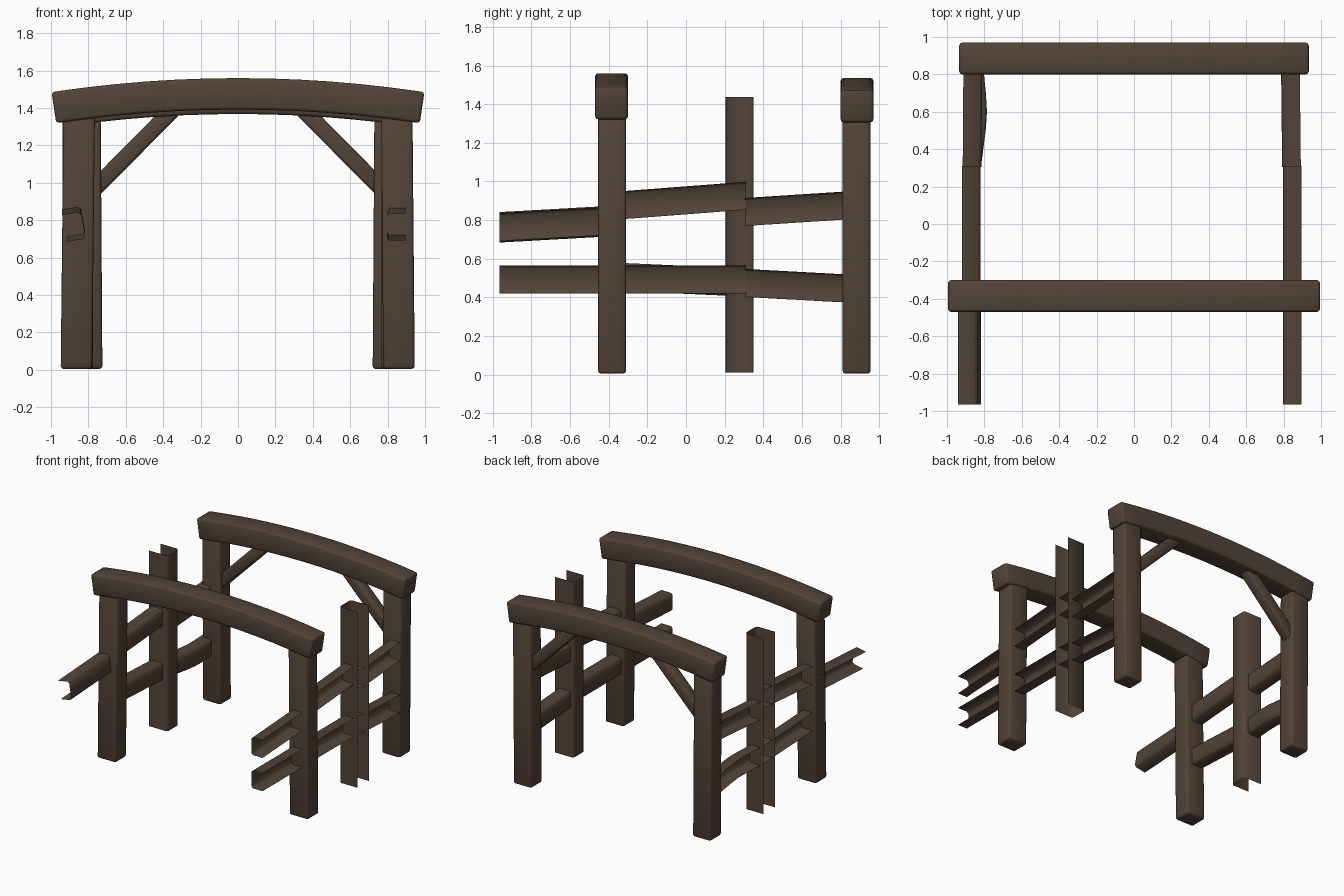
import bpy, bmesh, math
from mathutils import Vector, Matrix

if "Cube" in bpy.data.objects:
    bpy.data.objects.remove(bpy.data.objects["Cube"])

wood = bpy.data.materials.new("dark_brown_wood")
wood.diffuse_color = (0.085, 0.058, 0.038, 1)
wood.use_nodes = True
wood.node_tree.nodes["Principled BSDF"].inputs["Base Color"].default_value = wood.diffuse_color


def finish(name, bm):
    me = bpy.data.meshes.new(name)
    bm.to_mesh(me)
    bm.free()
    me.materials.append(wood)
    ob = bpy.data.objects.new(name, me)
    bpy.context.collection.objects.link(ob)
    bpy.ops.object.select_all(action='DESELECT')
    ob.select_set(True)
    bpy.context.view_layer.objects.active = ob
    bpy.ops.object.shade_smooth_by_angle(angle=math.radians(50))
    return ob


def bevelled_box(sx, sy, sz, bevel):
    bm = bmesh.new()
    bmesh.ops.create_cube(bm, size=1)
    bmesh.ops.scale(bm, vec=(sx, sy, sz), verts=bm.verts)
    bmesh.ops.bevel(bm, geom=bm.edges[:], offset=bevel, segments=2,
                    profile=0.5, affect='EDGES')
    return bm


def post(name, x0, x1, y, top, width):
    """Square post leaning from x0 at the foot to x1 at the top."""
    bm = bevelled_box(width, 0.145, top - 0.005, 0.016)
    for v in bm.verts:
        v.co.z += (top + 0.005) / 2
        v.co.x += x0 + (x1 - x0) * v.co.z / top
        v.co.y += y
    finish(name, bm)


def arched_beam(name, half, y, top):
    """Straight bevelled beam, bent along a shallow arc."""
    h, r = 0.168, 6.6
    bm = bevelled_box(2 * half, 0.17, h, 0.016)
    for i in range(1, 12):
        x = (-1 + i / 6) * (half - 0.02)
        bmesh.ops.bisect_plane(bm, geom=bm.verts[:] + bm.edges[:] + bm.faces[:],
                               plane_co=(x, 0, 0), plane_no=(1, 0, 0))
    for v in bm.verts:
        a = v.co.x / r
        rad = r + v.co.z
        v.co = Vector((rad * math.sin(a), v.co.y + y,
                       rad * math.cos(a) - r + top - h / 2))
    finish(name, bm)


def channel_profile(d, h, c=0.014):
    """Three-sided open section: (outward, across)."""
    return [(d, h), (-d + c, h), (-d, h - c), (-d, -h + c), (-d + c, -h), (d, -h)]


def sweep(name, sections, flip):
    bm = bmesh.new()
    rows = [[bm.verts.new(p) for p in s] for s in sections]
    for a, b in zip(rows, rows[1:]):
        for i in range(len(a) - 1):
            q = [a[i], a[i + 1], b[i + 1], b[i]]
            bm.faces.new(q[::-1] if flip else q)
    finish(name, bm)


def rail(name, side, path, roll=0):
    """Open-backed rail through (x, y, z) centre points."""
    c, s = math.cos(roll), math.sin(roll)
    secs = []
    for x, y, z in path:
        secs.append([(x + side * (u * c + t * s), y, z - u * s + t * c)
                     for u, t in channel_profile(0.05, 0.0725)])
    sweep(name, secs, side > 0)


def middle_post(name, side, x):
    secs = [[(x + side * u, 0.276 + t, z)
             for u, t in channel_profile(0.082, 0.0725)] for z in (0.012, 1.436)]
    sweep(name, secs, side < 0)


# arched top beams
arched_beam("front_beam", 0.988, -0.385, 1.56)
arched_beam("back_beam", 0.928, 0.885, 1.536)

# corner posts
post("front_left_post", -0.864, -0.849, -0.3825, 1.37, 0.168)
post("front_right_post", 0.861, 0.849, -0.3825, 1.37, 0.168)
post("back_left_post", -0.806, -0.815, 0.8825, 1.35, 0.162)
post("back_right_post", 0.801, 0.810, 0.8825, 1.35, 0.162)

# open middle posts
middle_post("middle_left_post", -1, -0.857)
middle_post("middle_right_post", 1, 0.848)

# diagonal braces under the back beam
for side, label in ((-1, "left"), (1, "right")):
    a = Vector((side * 0.78, 0.885, 0.955))
    b = Vector((side * 0.34, 0.885, 1.40))
    d = b - a
    bm = bevelled_box(0.088, 0.088, d.length, 0.016)
    rot = Matrix.Rotation(math.atan2(d.x, d.z), 4, 'Y')
    bmesh.ops.transform(bm, matrix=Matrix.Translation((a + b) / 2) @ rot, verts=bm.verts)
    finish("brace_" + label, bm)

# right-hand rails
rail("right_upper_front_rail", 1, [(0.846, -0.965, 0.764), (0.846, -0.36, 0.798)])
rail("right_upper_middle_rail", 1, [(0.846, -0.40, 0.872), (0.846, 0.31, 0.926)])
rail("right_upper_back_rail", 1, [(0.842, 0.305, 0.842), (0.836, 0.86, 0.878)])
rail("right_lower_front_rail", 1, [(0.846, -0.965, 0.494), (0.846, 0.31, 0.494)])
rail("right_lower_back_rail", 1, [(0.842, 0.305, 0.475), (0.836, 0.86, 0.445)])

# left-hand rails, one twisted and one bowed
rail("left_upper_front_rail", -1, [(-0.878, -0.965, 0.764), (-0.878, -0.36, 0.798)],
     math.radians(10))
rail("left_upper_middle_rail", -1, [(-0.87, -0.40, 0.872), (-0.87, 0.31, 0.926)])
rail("left_upper_back_rail", -1, [(-0.866, 0.305, 0.842), (-0.862, 0.86, 0.878)])
rail("left_lower_middle_rail", -1, [(-0.87, -0.40, 0.509), (-0.87, 0.31, 0.477)])
rail("left_lower_back_rail", -1, [(-0.868, 0.305, 0.475), (-0.843, 0.5, 0.464),
                                  (-0.836, 0.6, 0.459), (-0.842, 0.7, 0.453),
                                  (-0.858, 0.86, 0.445)])
